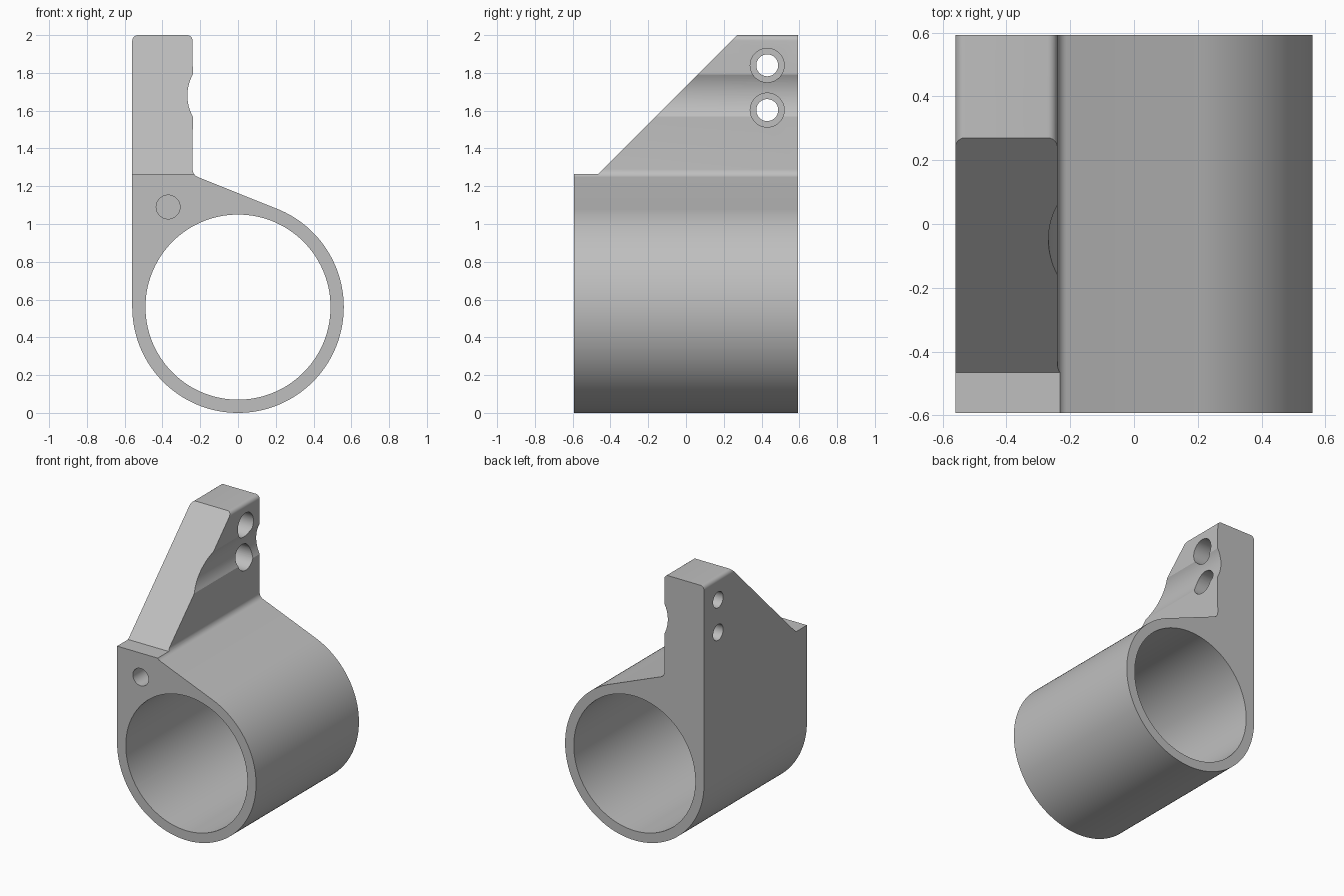
import bpy, bmesh, math
from mathutils import Vector

if "Cube" in bpy.data.objects:
    bpy.data.objects.remove(bpy.data.objects["Cube"], do_unlink=True)

grey = bpy.data.materials.new("plain grey")
grey.use_nodes = True
GREY = (0.52, 0.52, 0.52, 1)
grey.diffuse_color = GREY
grey.node_tree.nodes["Principled BSDF"].inputs["Base Color"].default_value = GREY

R, DEPTH = 0.56, 0.592
SHELF = 1.265


def arc(cx, cz, r, start, end, n):
    """Points on an arc, angles in degrees."""
    angles = [math.radians(start + (end - start) * i / n) for i in range(n + 1)]
    return [(cx + r * math.cos(a), cz + r * math.sin(a)) for a in angles]


def prism(name, points, place, sweep):
    """Extrude a flat outline along the sweep vector."""
    bm = bmesh.new()
    face = bm.faces.new([bm.verts.new(place(u, v)) for u, v in points])
    out = bmesh.ops.extrude_face_region(bm, geom=[face])
    moved = [g for g in out["geom"] if isinstance(g, bmesh.types.BMVert)]
    bmesh.ops.translate(bm, vec=Vector(sweep), verts=moved)
    bmesh.ops.recalc_face_normals(bm, faces=bm.faces)
    mesh = bpy.data.meshes.new(name)
    bm.to_mesh(mesh)
    bm.free()
    mesh.materials.append(grey)
    obj = bpy.data.objects.new(name, mesh)
    bpy.context.collection.objects.link(obj)
    return obj


def along_y(name, points, y0, y1):
    return prism(name, points, lambda x, z: (x, y0, z), (0, y1 - y0, 0))


def along_x(name, points, x0, x1):
    return prism(name, points, lambda y, z: (x0, y, z), (x1 - x0, 0, 0))


# Outline: round sleeve, sloped shoulder, upright arm with a shallow scallop
outline = arc(0, R, R, 180, 428, 110)
outline += arc(-0.195, 1.29, 0.045, 248, 180, 8)
outline += arc(-0.04, 1.68, 0.228, 209, 151, 16)
outline += arc(-0.27, 1.97, 0.03, 0, 90, 6)
outline += arc(-0.53, 1.97, 0.03, 90, 180, 6)
body = along_y("clamp_body", outline, -DEPTH, DEPTH)

# Cutters: sleeve bore, blind front hole, sloping arm, two counterbored holes
cutters = [
    along_y("bore_cutter", arc(0, R, 0.49, 0, 357, 119), -1, 1),
    along_y("front_hole_cutter", arc(-0.37, 1.09, 0.063, 0, 352.5, 47), -1, -0.2),
    along_x("slope_cutter", [(-0.465, SHELF), (0.57, 2.3), (-1, 2.3), (-1, SHELF)], -1, 1),
]
for z in (1.84, 1.603):
    cutters.append(along_x("bolt_hole_cutter", arc(0.43, z, 0.058, 0, 352.5, 47), -1, 0))
    cutters.append(along_x("counterbore_cutter", arc(0.43, z, 0.09, 0, 352.5, 47), -0.44, 0))

for cutter in cutters:
    cutter.hide_render = True
    mod = body.modifiers.new(cutter.name, "BOOLEAN")
    mod.operation, mod.solver, mod.object = "DIFFERENCE", "EXACT", cutter

# Apply the cuts, drop the cutters, smooth the round faces
bpy.ops.object.select_all(action="DESELECT")
body.select_set(True)
bpy.context.view_layer.objects.active = body
for mod in list(body.modifiers):
    bpy.ops.object.modifier_apply(modifier=mod.name)
for cutter in cutters:
    bpy.data.objects.remove(cutter, do_unlink=True)
bpy.ops.object.shade_smooth_by_angle(angle=math.radians(20))
